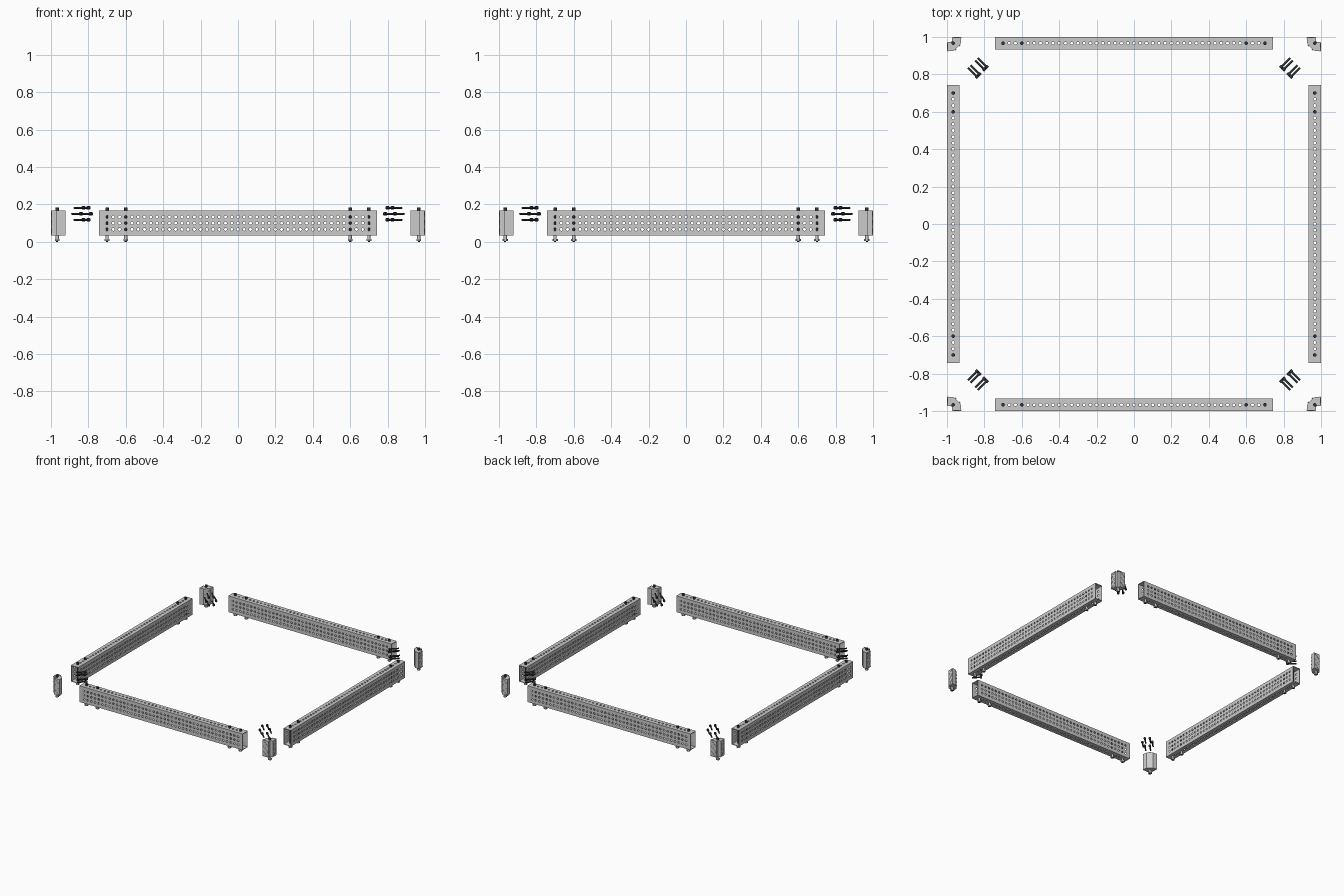
import bpy, bmesh, math
from mathutils import Matrix, Vector

if "Cube" in bpy.data.objects:
    bpy.data.objects.remove(bpy.data.objects["Cube"])

P = 1 / 30            # hole pitch
N = 43                # holes along a beam
HALF = 0.742          # beam half length
C = 1 - P             # distance of the beam axes from the centre
ZC = 0.1              # beam centre height
R = 0.0078            # hole radius

black = bpy.data.materials.new("black_steel")
black.diffuse_color = (0.03, 0.035, 0.035, 1)
black.use_nodes = True
black.node_tree.nodes["Principled BSDF"].inputs["Base Color"].default_value = black.diffuse_color


def place(name, mesh, matrix):
    ob = bpy.data.objects.new(name, mesh)
    bpy.context.collection.objects.link(ob)
    ob.matrix_world = matrix
    return ob


def to_mesh(bm, name, mat=None):
    me = bpy.data.meshes.new(name)
    bm.to_mesh(me)
    bm.free()
    if mat:
        me.materials.append(mat)
    return me


def cyl(bm, r, z0, z1, sides=12):
    bmesh.ops.create_cone(bm, cap_ends=True, segments=sides, radius1=r, radius2=r,
                          depth=z1 - z0, matrix=Matrix.Translation((0, 0, (z0 + z1) / 2)))


def cuts(n, end):
    # grid lines that line up with the twelve-sided hole cells
    t = 0.5 * math.tan(math.radians(15))
    out = [-end]
    for k in range(n):
        c = (k - (n - 1) / 2) * P
        out += [c - P / 2, c - t * P, c + t * P]
    return out + [n * P / 2, end]


def wall(bm, rows, half_width, to3d):
    # flat strip with rows of holes; to3d maps (u, v) to space
    us, vs = cuts(N, HALF), cuts(rows, half_width)

    def face(pts):
        bm.faces.new([bm.verts.new(to3d(u, v)) for u, v in pts])
    for i in range(len(us) - 1):
        for j in range(len(vs) - 1):
            if 0 < i < len(us) - 2 and 0 < j < len(vs) - 2:
                continue
            face([(us[i], vs[j]), (us[i + 1], vs[j]), (us[i + 1], vs[j + 1]), (us[i], vs[j + 1])])
    ring = [(math.cos(math.radians(15 + 30 * k)), math.sin(math.radians(15 + 30 * k))) for k in range(12)]
    for a in range(N):
        for b in range(rows):
            cu, cv = (a - (N - 1) / 2) * P, (b - (rows - 1) / 2) * P
            inner = [(cu + R * c, cv + R * s) for c, s in ring]
            outer = [(cu + c / max(abs(c), abs(s)) * P / 2, cv + s / max(abs(c), abs(s)) * P / 2) for c, s in ring]
            for k in range(12):
                m = (k + 1) % 12
                face([inner[k], outer[k], outer[m], inner[m]])


# Perforated rectangular tube, open at both ends
bm = bmesh.new()
for s in (-1, 1):
    wall(bm, 3, 2 * P, lambda u, v: (u, s * P, v))
    wall(bm, 1, P, lambda u, v: (u, v, s * 2 * P))
bmesh.ops.remove_doubles(bm, verts=bm.verts, dist=1e-5)
bmesh.ops.recalc_face_normals(bm, faces=bm.faces)
top = max(bm.faces, key=lambda f: f.calc_center_median().z)
if top.normal.z < 0:
    bmesh.ops.reverse_faces(bm, faces=bm.faces)
beam = to_mesh(bm, "beam")

# Long bolt through the tube, origin at tube centre
bm = bmesh.new()
cyl(bm, 0.0055, -0.1, 0.068)
cyl(bm, 0.0095, 0.067, 0.083)
bolt = to_mesh(bm, "bolt", black)

# Lock nut with a wide flange
bm = bmesh.new()
cyl(bm, 0.0085, -0.085, -0.067)
cyl(bm, 0.0145, -0.096, -0.084, 6)
nut = to_mesh(bm, "lock_nut")

# Short screw along z, head at the bottom
bm = bmesh.new()
cyl(bm, 0.0055, -0.038, 0.038)
cyl(bm, 0.0095, -0.038, -0.024)
screw = to_mesh(bm, "short_screw", black)


def bolt_set(name, x, y):
    m = Matrix.Translation((x, y, ZC))
    place(name + "_bolt", bolt, m)
    place(name + "_nut", nut, m)


# Corner bracket: notched outside, slanted panel inside, crossed ribs on the wings
def slab(bm, a, b, z0, z1, t):
    # upright wall between two plan points
    a, b = Vector(a), Vector(b)
    d = b - a
    m = Matrix.Translation(((a.x + b.x) / 2, (a.y + b.y) / 2, (z0 + z1) / 2))
    m = m @ Matrix.Rotation(math.atan2(d.y, d.x), 4, 'Z') @ Matrix.Diagonal((d.length + t * 0.5, t, z1 - z0, 1))
    bmesh.ops.create_cube(bm, size=1, matrix=m)


Z0, Z1 = ZC - 2 * P, ZC + 2 * P
plan = [(0.925, 0.996), (0.972, 0.996), (0.972, 0.972), (0.996, 0.972),
        (0.996, 0.925), (0.962, 0.929), (0.929, 0.962)]
bm = bmesh.new()
for i, p in enumerate(plan):
    slab(bm, p, plan[(i + 1) % len(plan)], Z0, Z1, 0.004)
for z in (Z0 + 0.002, Z1 - 0.006):
    low = [bm.verts.new((x, y, z)) for x, y in plan]
    f = bm.faces.new(low)
    ext = bmesh.ops.extrude_face_region(bm, geom=[f])
    bmesh.ops.translate(bm, vec=(0, 0, 0.004), verts=[v for v in ext["geom"] if isinstance(v, bmesh.types.BMVert)])
bay = (Z1 - Z0) / 3
for k in range(3):
    zc = Z0 + (k + 0.5) * bay
    for s in (-1, 1):
        ang = s * math.atan2(bay, 0.047)
        length = math.hypot(bay, 0.047) * 0.92
        rib = Matrix.Rotation(ang, 4, 'Y') @ Matrix.Diagonal((length, 0.004, 0.004, 1))
        bmesh.ops.create_cube(bm, size=1, matrix=Matrix.Translation((0.9485, 0.998, zc)) @ rib)
        turn = Matrix.Rotation(math.pi / 2, 4, 'Z')
        bmesh.ops.create_cube(bm, size=1, matrix=Matrix.Translation((0.998, 0.9485, zc)) @ turn @ rib)
# studs around the slanted panel
normal = Vector((-1, -1, 0)).normalized()
side = Vector((1, -1, 0)).normalized()
for u in (-0.015, 0.015):
    for dz in (-0.045, -0.015, 0.015, 0.045):
        c = Vector((0.9455, 0.9455, ZC + dz)) + side * u + normal * 0.002
        bmesh.ops.create_cone(bm, cap_ends=True, segments=10, radius1=0.005, radius2=0.005, depth=0.005,
                              matrix=Matrix.Translation(c) @ normal.to_track_quat('Z', 'Y').to_matrix().to_4x4())
bmesh.ops.recalc_face_normals(bm, faces=bm.faces)
bracket = to_mesh(bm, "corner_bracket")

# Repeat every part around the frame
for q, label in enumerate(("back", "left", "front", "right")):
    turn = Matrix.Rotation(q * math.pi / 2, 4, 'Z')
    ob = place(label + "_beam", beam, turn @ Matrix.Translation((0, C, ZC)))
    mod = ob.modifiers.new("wall", 'SOLIDIFY')
    mod.thickness, mod.offset = 0.0042, -1
    for x in (-0.7, -0.6, 0.6, 0.7):
        p = turn @ Vector((x, C, 0))
        bolt_set(label + "_beam", p.x, p.y)
    corner = ("back_right", "back_left", "front_left", "front_right")[q]
    place(corner + "_bracket", bracket, turn)
    p = turn @ Vector((C, C, 0))
    bolt_set(corner, p.x, p.y)
    # ring of loose screws pointing out to the corner
    out = Vector((1, 1, 0)).normalized()
    aim = out.to_track_quat('Z', 'Y').to_matrix().to_4x4()
    for k in range(6):
        a = k * math.pi / 3
        pos = Vector((0.835, 0.835, 0.15)) + side * 0.037 * math.cos(a) + Vector((0, 0, 0.037 * math.sin(a)))
        place(corner + "_screw", screw, turn @ Matrix.Translation(pos) @ aim)
